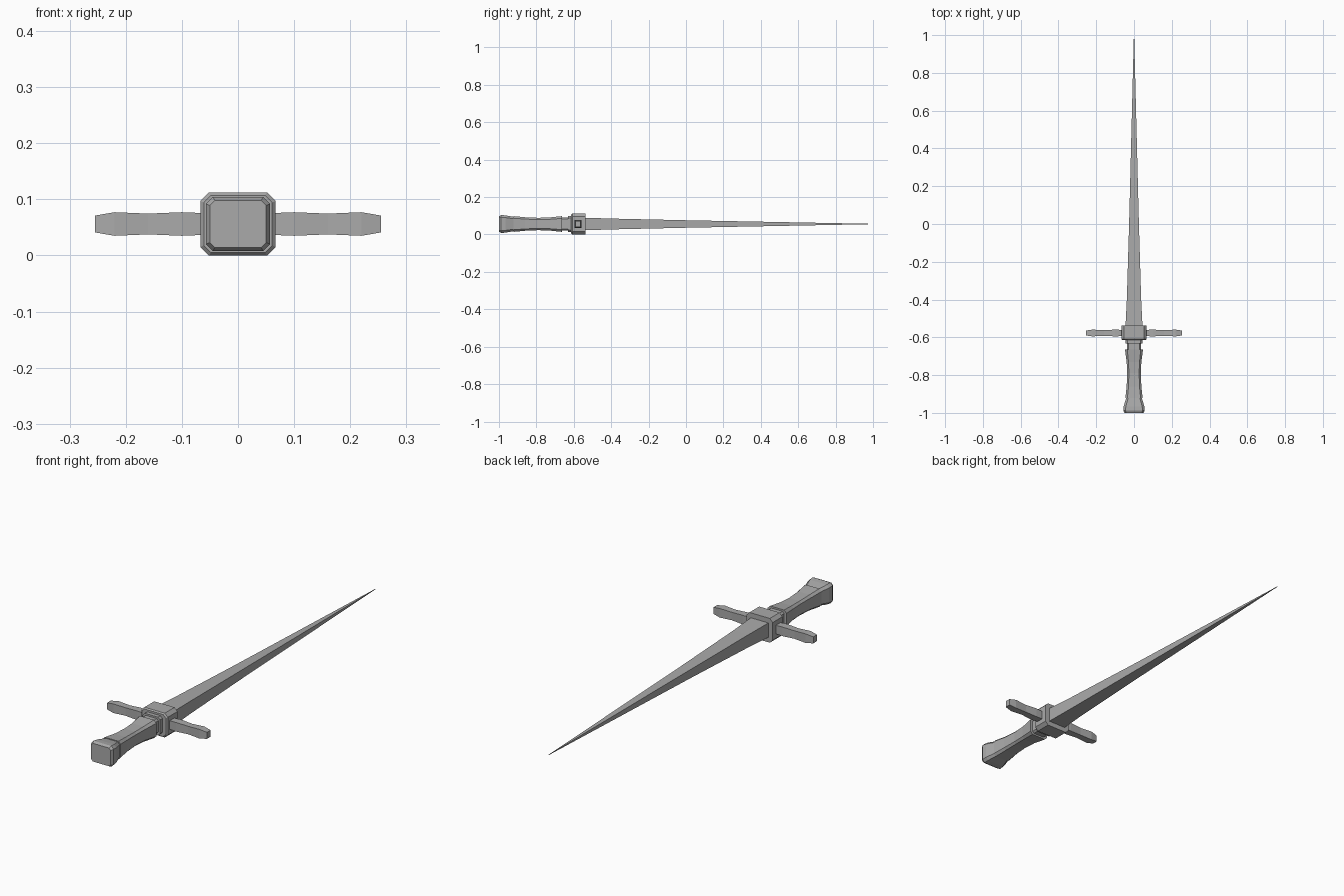
import bpy, bmesh

if "Cube" in bpy.data.objects:
    bpy.data.objects.remove(bpy.data.objects["Cube"])

ZC = 0.056  # height of the dagger's axis

# Dark grey metal
steel = bpy.data.materials.new("dark_grey")
steel.diffuse_color = (0.4, 0.4, 0.4, 1)
steel.use_nodes = True
steel.node_tree.nodes["Principled BSDF"].inputs["Base Color"].default_value = steel.diffuse_color


def section(hw, hz, c):
    """Rectangle outline, with cut corners when c > 0."""
    if c == 0:
        return [(hw, hz), (-hw, hz), (-hw, -hz), (hw, -hz)]
    return [(hw, hz - c), (hw - c, hz), (-hw + c, hz), (-hw, hz - c),
            (-hw, -hz + c), (-hw + c, -hz), (hw - c, -hz), (hw, -hz + c)]


def loft(name, stations, place):
    """Skin through stations of (position, half width, half height, corner cut)."""
    bm = bmesh.new()
    rings = [[bm.verts.new(place(t, u, v)) for u, v in section(w, h, c)]
             for t, w, h, c in stations]
    n = len(rings[0])
    for a, b in zip(rings, rings[1:]):
        for i in range(n):
            j = (i + 1) % n
            bm.faces.new((a[i], a[j], b[j], b[i]))
    bm.faces.new(rings[0])
    bm.faces.new(rings[-1])
    bmesh.ops.recalc_face_normals(bm, faces=bm.faces)
    mesh = bpy.data.meshes.new(name)
    bm.to_mesh(mesh)
    bm.free()
    mesh.materials.append(steel)
    ob = bpy.data.objects.new(name, mesh)
    bpy.context.collection.objects.link(ob)
    return ob


def along_y(t, u, v):
    return (u, t, ZC + v)


# Long four-sided blade tapering to a needle point
loft("blade", [(-0.56, 0.046, 0.034, 0), (-0.40, 0.038, 0.029, 0),
               (0.0, 0.026, 0.020, 0), (1.0, 0.0008, 0.0008, 0)], along_y)

# Central guard block
loft("guard_block", [(-0.614, 0.061, 0.051, 0.013), (-0.608, 0.067, 0.056, 0.015),
                     (-0.537, 0.067, 0.056, 0.015)], along_y)

# Stepped collar between guard and grip
loft("collar", [(-0.632, 0.044, 0.042, 0.010), (-0.605, 0.044, 0.042, 0.010)], along_y)
loft("collar_neck", [(-0.675, 0.036, 0.034, 0.008), (-0.625, 0.036, 0.034, 0.008)], along_y)

# Waisted grip
loft("grip", [(-0.922, 0.046, 0.042, 0.011), (-0.86, 0.039, 0.036, 0.010),
              (-0.79, 0.036, 0.033, 0.009), (-0.73, 0.039, 0.035, 0.010),
              (-0.664, 0.048, 0.042, 0.012)], along_y)

# Flared pommel with bevelled cap
loft("pommel", [(-1.0, 0.050, 0.042, 0.009), (-0.988, 0.057, 0.048, 0.012),
                (-0.965, 0.055, 0.046, 0.012), (-0.915, 0.039, 0.037, 0.010)], along_y)

# Cross-guard arms, mirrored left and right
ARM = [(0.05, 0.016, 0.019, 0), (0.10, 0.018, 0.021, 0), (0.16, 0.015, 0.0185, 0),
       (0.22, 0.018, 0.021, 0), (0.255, 0.013, 0.015, 0)]
for side, label in ((1, "right"), (-1, "left")):
    loft("guard_arm_" + label, ARM,
         lambda t, u, v, s=side: (s * t, -0.577 + u, ZC + v))
